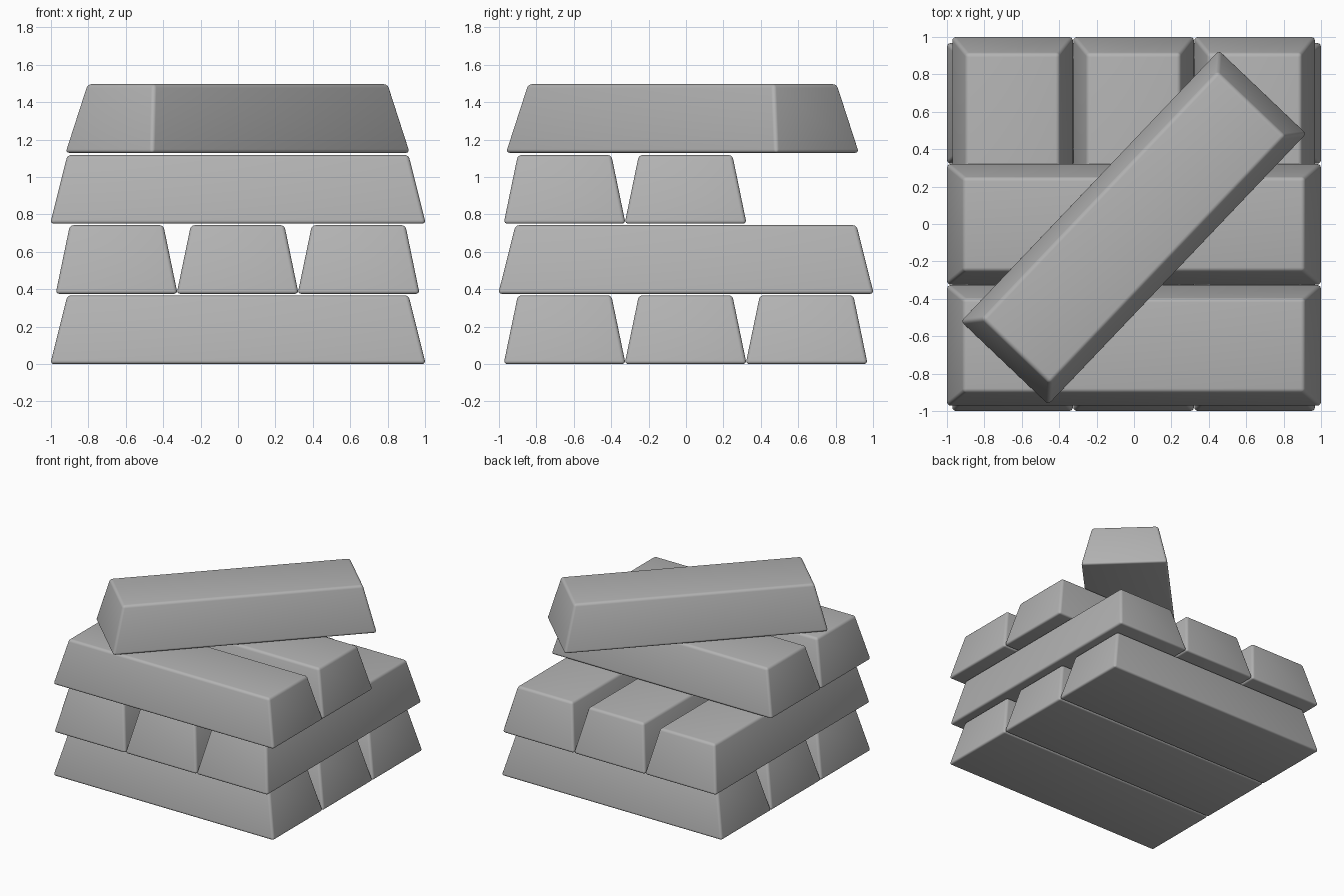
import bpy
import bmesh
from math import radians

cube = bpy.data.objects.get("Cube")
if cube:
    bpy.data.objects.remove(cube, do_unlink=True)

GREY = (0.45, 0.45, 0.45, 1)
metal = bpy.data.materials.new("plain_grey")
metal.use_nodes = True
metal.diffuse_color = GREY
metal.node_tree.nodes["Principled BSDF"].inputs["Base Color"].default_value = GREY

HEIGHT = 0.367
BOTTOM = (1.004, 0.326)   # half length, half width
TOP = (0.912, 0.25)


# One tapered ingot with rounded edges, shared by every bar
def ingot_mesh():
    bm = bmesh.new()
    bmesh.ops.create_cube(bm, size=2)
    for v in bm.verts:
        half = TOP if v.co.z > 0 else BOTTOM
        v.co.x *= half[0]
        v.co.y *= half[1]
        v.co.z = HEIGHT if v.co.z > 0 else 0
    bmesh.ops.bevel(bm, geom=bm.edges[:], offset=0.02, offset_type='OFFSET',
                    segments=4, profile=0.5, affect='EDGES')
    bmesh.ops.recalc_face_normals(bm, faces=bm.faces[:])
    mesh = bpy.data.meshes.new("ingot")
    bm.to_mesh(mesh)
    bm.free()
    mesh.materials.append(metal)
    return mesh


ingot = ingot_mesh()


def add_bar(name, x, y, z, angle=0):
    bar = bpy.data.objects.new(name, ingot)
    bar.location = (x, y, z)
    bar.rotation_euler.z = radians(angle)
    bpy.context.collection.objects.link(bar)
    return bar


# Crossed layers: bars along x, then along y, then two along x
spots = (-0.649, -0.002, 0.645)
bars = []
for i, s in enumerate(spots):
    bars.append(add_bar(f"bottom_bar_{i + 1}", 0, s, 0))
    bars.append(add_bar(f"middle_bar_{i + 1}", s, 0, 0.375, 90))
for i, s in enumerate(spots[:2]):
    bars.append(add_bar(f"upper_bar_{i + 1}", 0, s, 0.75))

# Loose bar lying diagonally on top
bars.append(add_bar("top_diagonal_bar", -0.002, -0.019, 1.129, 46.4))

# Smooth the rounded edges while the flat sides stay crisp
bpy.ops.object.select_all(action='DESELECT')
bars[0].select_set(True)
bpy.context.view_layer.objects.active = bars[0]
bpy.ops.object.shade_smooth_by_angle(angle=radians(30))
